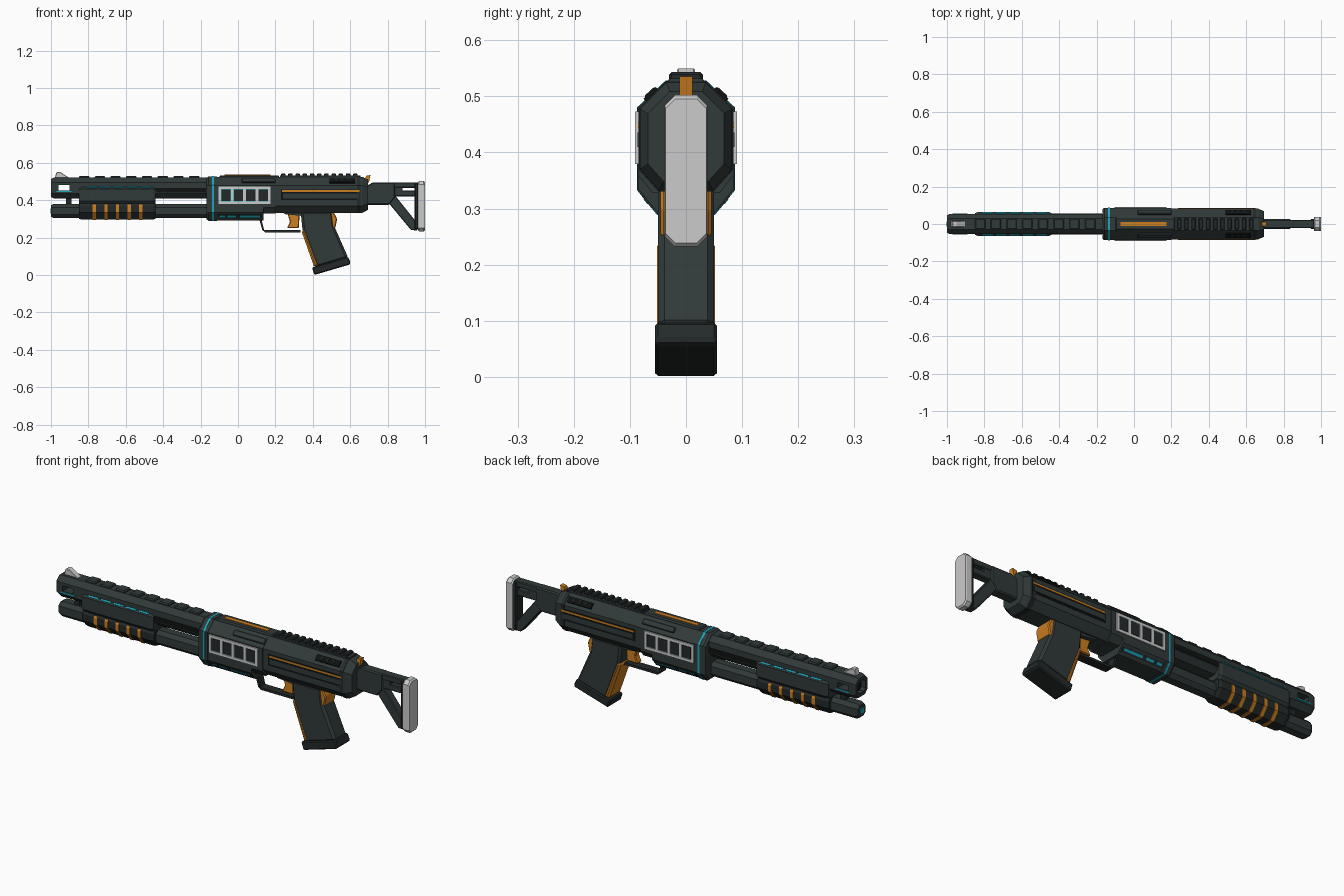
import bpy, bmesh, math
from mathutils import Vector, Matrix

cube = bpy.data.objects.get("Cube")
if cube:
    bpy.data.objects.remove(cube, do_unlink=True)


def material(name, r, g, b):
    m = bpy.data.materials.new(name)
    m.use_nodes = True
    m.diffuse_color = (r, g, b, 1)
    m.node_tree.nodes["Principled BSDF"].inputs["Base Color"].default_value = (r, g, b, 1)
    return m


BODY = material("dark green grey", 0.03, 0.042, 0.041)
DARK = material("charcoal", 0.017, 0.022, 0.022)
BLACK = material("black", 0.005, 0.006, 0.006)
LIGHT = material("light grey", 0.6, 0.6, 0.6)
ORANGE = material("orange", 0.6, 0.21, 0.015)
CYAN = material("cyan", 0.01, 0.4, 0.52)


def finish(name, bm, mat, bevel=0):
    bmesh.ops.recalc_face_normals(bm, faces=bm.faces)
    if bevel:
        bmesh.ops.bevel(bm, geom=list(bm.edges), offset=bevel, segments=1,
                        affect='EDGES', clamp_overlap=True)
    mesh = bpy.data.meshes.new(name)
    bm.to_mesh(mesh)
    bm.free()
    mesh.materials.append(mat)
    ob = bpy.data.objects.new(name, mesh)
    bpy.context.collection.objects.link(ob)
    return ob


def box(name, x, y, z, mat, bevel=0, tilt=0):
    """Box from (min, max) ranges, tilted about the x axis through its centre."""
    bm = bmesh.new()
    bmesh.ops.create_cube(bm, size=1)
    size = [r[1] - r[0] for r in (x, y, z)]
    mid = [(r[0] + r[1]) / 2 for r in (x, y, z)]
    bm.transform(Matrix.Translation(mid) @ Matrix.Rotation(math.radians(tilt), 4, 'X')
                 @ Matrix.Diagonal((*size, 1)))
    return finish(name, bm, mat, bevel)


def side_plates(name, x, y, z, mat, bevel=0, tilt=0):
    """The same box on both flanks."""
    box(name + "_left", x, y, z, mat, bevel, tilt)
    box(name + "_right", x, (-y[1], -y[0]), z, mat, bevel, -tilt)


def prism(name, pts, half, mat, bevel=0):
    """Side profile (x, z) extruded across y."""
    bm = bmesh.new()
    face = bm.faces.new([bm.verts.new((x, -half, z)) for x, z in pts])
    new = bmesh.ops.extrude_face_region(bm, geom=[face])["geom"]
    bmesh.ops.translate(bm, vec=(0, 2 * half, 0),
                        verts=[v for v in new if isinstance(v, bmesh.types.BMVert)])
    return finish(name, bm, mat, bevel)


def loft(name, half_profile, stations, mat):
    """Mirrored (y, z) half profile swept along x, with (x, scale) stations."""
    ring = half_profile + [(-y, z) for y, z in reversed(half_profile)]
    zs = [p[1] for p in ring]
    mid = (min(zs) + max(zs)) / 2
    bm = bmesh.new()
    rings = [[bm.verts.new((x, y * s, mid + (z - mid) * s)) for y, z in ring]
             for x, s in stations]
    n = len(ring)
    for a, b in zip(rings, rings[1:]):
        for i in range(n):
            bm.faces.new((a[i], a[(i + 1) % n], b[(i + 1) % n], b[i]))
    bm.faces.new(rings[0])
    bm.faces.new(rings[-1])
    return finish(name, bm, mat)


def octagon(z, w, h, c):
    return [(w - c, z + h), (w, z + h - c), (w, z - h + c), (w - c, z - h)]


def cut(target, cutter):
    cutter.hide_render = True
    mod = target.modifiers.new("cut", 'BOOLEAN')
    mod.operation, mod.object, mod.solver = 'DIFFERENCE', cutter, 'EXACT'
    bpy.context.view_layer.objects.active = target
    bpy.ops.object.modifier_apply(modifier=mod.name)
    bpy.data.objects.remove(cutter, do_unlink=True)


# Barrel with a cross port and bore at the muzzle
barrel = loft("barrel", octagon(0.465, 0.054, 0.055, 0.025),
              [(-1, 0.88), (-0.985, 1), (-0.14, 1)], BODY)
cut(barrel, box("port_cutter", (-0.96, -0.9), (-0.1, 0.1), (0.452, 0.48), BLACK))
cut(barrel, loft("bore_cutter", octagon(0.465, 0.03, 0.03, 0.012), [(-1.1, 1), (-0.97, 1)], BLACK))
loft("bore_lining", octagon(0.465, 0.031, 0.031, 0.012), [(-0.975, 1), (-0.965, 1)], BLACK)
side_plates("barrel_groove", (-0.44, -0.17), (0.05, 0.056), (0.44, 0.465), BLACK)
side_plates("port_light", (-0.97, -0.89), (0.052, 0.056), (0.443, 0.449), CYAN)
for i in range(8):
    x = -0.85 + i * 0.084
    box(f"barrel_rib_{i + 1}", (x, x + 0.055), (-0.028, 0.028), (0.515, 0.53), BODY, 0.005)
prism("front_sight", [(-0.98, 0.518), (-0.97, 0.55), (-0.95, 0.55), (-0.9, 0.518)], 0.016, LIGHT, 0.003)

# Lower tube
loft("magazine_tube", octagon(0.342, 0.038, 0.038, 0.018),
     [(-1, 0.8), (-0.985, 1), (-0.14, 1)], BODY)
loft("tube_end_light", octagon(0.342, 0.014, 0.014, 0.006), [(-1.003, 1), (-0.99, 1)], CYAN)
box("tube_bridge", (-0.92, -0.89), (-0.015, 0.015), (0.37, 0.42), DARK)

# Sliding fore grip
loft("foregrip_upper", [(0.048, 0.476), (0.064, 0.46), (0.064, 0.395), (0.05, 0.378)],
     [(-0.85, 0.9), (-0.835, 1), (-0.455, 1), (-0.44, 0.9)], BODY)
grip_section = [(0.05, 0.385), (0.06, 0.37), (0.06, 0.335), (0.028, 0.296)]
loft("foregrip_lower", grip_section, [(-0.85, 0.9), (-0.835, 1), (-0.455, 1), (-0.44, 0.9)], DARK)
for i in range(5):
    x = -0.768 + i * 0.062
    loft(f"foregrip_band_{i + 1}", [(0.058, 0.376)] + [(y + 0.003, z - 0.002) for y, z in grip_section[1:]],
         [(x - 0.009, 1), (x + 0.009, 1)], ORANGE)
for i in range(5):
    x = -0.81 + i * 0.072
    side_plates(f"foregrip_light_{i + 1}", (x, x + 0.055), (0.053, 0.061), (0.466, 0.471), CYAN, 0, -45)

# Receiver: front collar, deep front half, shallower rear half
front = [(0.035, 0.525), (0.085, 0.478), (0.085, 0.335), (0.05, 0.292)]
rear = [(0.035, 0.525), (0.082, 0.478), (0.082, 0.37), (0.048, 0.332)]
loft("receiver_front", [front[0], front[1], (0.085, 0.36), (0.06, 0.328)], [(-0.12, 1), (0.2, 1)], BODY)
loft("receiver_collar", front, [(-0.168, 0.95), (-0.158, 1.02), (-0.112, 1.02)], BODY)
loft("collar_light", front, [(-0.138, 1.03), (-0.128, 1.03)], CYAN)
loft("loading_block", [(0.085, 0.36), (0.085, 0.335), (0.05, 0.292)], [(-0.115, 1), (0.135, 1)], BODY)
loft("receiver_rear", rear, [(0.19, 1), (0.665, 1), (0.695, 0.83)], BODY)
loft("rear_band", rear, [(0.635, 1.02), (0.655, 1.02)], DARK)
side_plates("loading_port", (-0.108, 0.125), (0.065, 0.071), (0.301, 0.326), DARK, 0, -39)
for i, (a, b) in enumerate([(-0.1, -0.07), (-0.055, -0.01), (0.01, 0.118)]):
    side_plates(f"loading_light_{i + 1}", (a, b), (0.067, 0.073), (0.308, 0.32), CYAN, 0, -39)

# Framed shell windows
side_plates("window_light", (-0.098, 0.168), (0.08, 0.0865), (0.387, 0.46), CYAN)
for z in (0.386, 0.466):
    side_plates(f"window_rail_{z}", (-0.105, 0.175), (0.08, 0.091), (z - 0.007, z + 0.007), LIGHT)
for i in range(5):
    x = -0.098 + i * 0.0665
    side_plates(f"window_post_{i + 1}", (x - 0.007, x + 0.007), (0.08, 0.091), (0.38, 0.47), LIGHT)
    if i < 4:
        side_plates(f"window_{i + 1}", (x + 0.009, x + 0.058), (0.08, 0.089), (0.396, 0.456), DARK)

# Flank trim and rear vents
side_plates("flank_channel", (0.23, 0.655), (0.078, 0.0835), (0.4, 0.458), BLACK)
side_plates("flank_stripe", (0.235, 0.65), (0.078, 0.0855), (0.444, 0.453), ORANGE)
side_plates("flank_bar", (0.24, 0.645), (0.078, 0.086), (0.41, 0.436), BODY)
side_plates("vent", (0.49, 0.625), (0.047, 0.077), (0.4985, 0.5075), BLACK, 0, -44)
for i in range(3):
    x = 0.52 + i * 0.033
    side_plates(f"vent_fin_{i + 1}", (x, x + 0.008), (0.052, 0.072), (0.498, 0.51), DARK, 0, -44)
side_plates("shoulder_plate", (0.02, 0.2), (0.047, 0.075), (0.497, 0.51), BODY, 0.003, -44)

# Top cover and toothed rail
box("top_cover", (-0.1, 0.22), (-0.034, 0.034), (0.515, 0.533), BODY, 0.006)
box("top_stripe", (-0.072, 0.175), (-0.011, 0.011), (0.528, 0.536), ORANGE)
box("top_rail", (0.225, 0.655), (-0.03, 0.03), (0.515, 0.532), BODY)
for i in range(11):
    x = 0.23 + i * 0.0385
    box(f"rail_tooth_{i + 1}", (x, x + 0.024), (-0.03, 0.03), (0.525, 0.543), DARK, 0.004)
prism("rear_lever", [(0.675, 0.495), (0.685, 0.53), (0.708, 0.535), (0.7, 0.495)], 0.012, ORANGE)

# Trigger and guard
guard = [(0.125, 0.3), (0.14, 0.24), (0.335, 0.24), (0.335, 0.228), (0.145, 0.228), (0.13, 0.24), (0.113, 0.3)]
prism("trigger_guard", guard, 0.022, DARK)
prism("trigger", [(0.262, 0.335), (0.33, 0.335), (0.325, 0.25), (0.262, 0.25), (0.278, 0.285)], 0.018, ORANGE, 0.004)
prism("trigger_mount", [(0.24, 0.34), (0.36, 0.34), (0.35, 0.315), (0.25, 0.325)], 0.04, BODY)

# Grip with orange straps and a foot
prism("grip", [(0.335, 0.34), (0.505, 0.34), (0.515, 0.26), (0.59, 0.09), (0.42, 0.04), (0.345, 0.24)],
      0.05, BODY, 0.012)
prism("grip_front_strap", [(0.338, 0.238), (0.362, 0.245), (0.434, 0.05), (0.408, 0.04)], 0.0515, ORANGE, 0.01)
prism("grip_back_strap", [(0.475, 0.335), (0.512, 0.335), (0.53, 0.3), (0.52, 0.25), (0.498, 0.25)],
      0.045, ORANGE, 0.005)
prism("grip_foot", [(0.395, 0.04), (0.588, 0.098), (0.602, 0.066), (0.598, 0.056), (0.408, 0.0)], 0.055, DARK, 0.01)

# Skeleton stock
prism("stock_neck", [(0.685, 0.475), (0.72, 0.495), (0.84, 0.495), (0.84, 0.415), (0.81, 0.375), (0.685, 0.375)],
      0.026, BODY, 0.006)
box("stock_upper_bar", (0.83, 0.965), (-0.022, 0.022), (0.465, 0.495), BODY, 0.004)
box("stock_middle_bar", (0.83, 0.965), (-0.02, 0.02), (0.42, 0.452), BODY, 0.004)
box("stock_spacer", (0.83, 0.88), (-0.02, 0.02), (0.44, 0.475), BODY)
prism("stock_strut", [(0.805, 0.385), (0.84, 0.425), (0.96, 0.275), (0.96, 0.238), (0.925, 0.24)], 0.022, BODY, 0.004)
box("butt_spacer", (0.945, 0.965), (-0.028, 0.028), (0.245, 0.492), DARK, 0.004)
box("butt_stripe", (0.955, 0.968), (-0.022, 0.022), (0.25, 0.485), ORANGE)
loft("butt_plate", octagon(0.367, 0.038, 0.135, 0.018), [(0.962, 0.95), (0.968, 1), (0.993, 1), (1, 0.95)], LIGHT)
